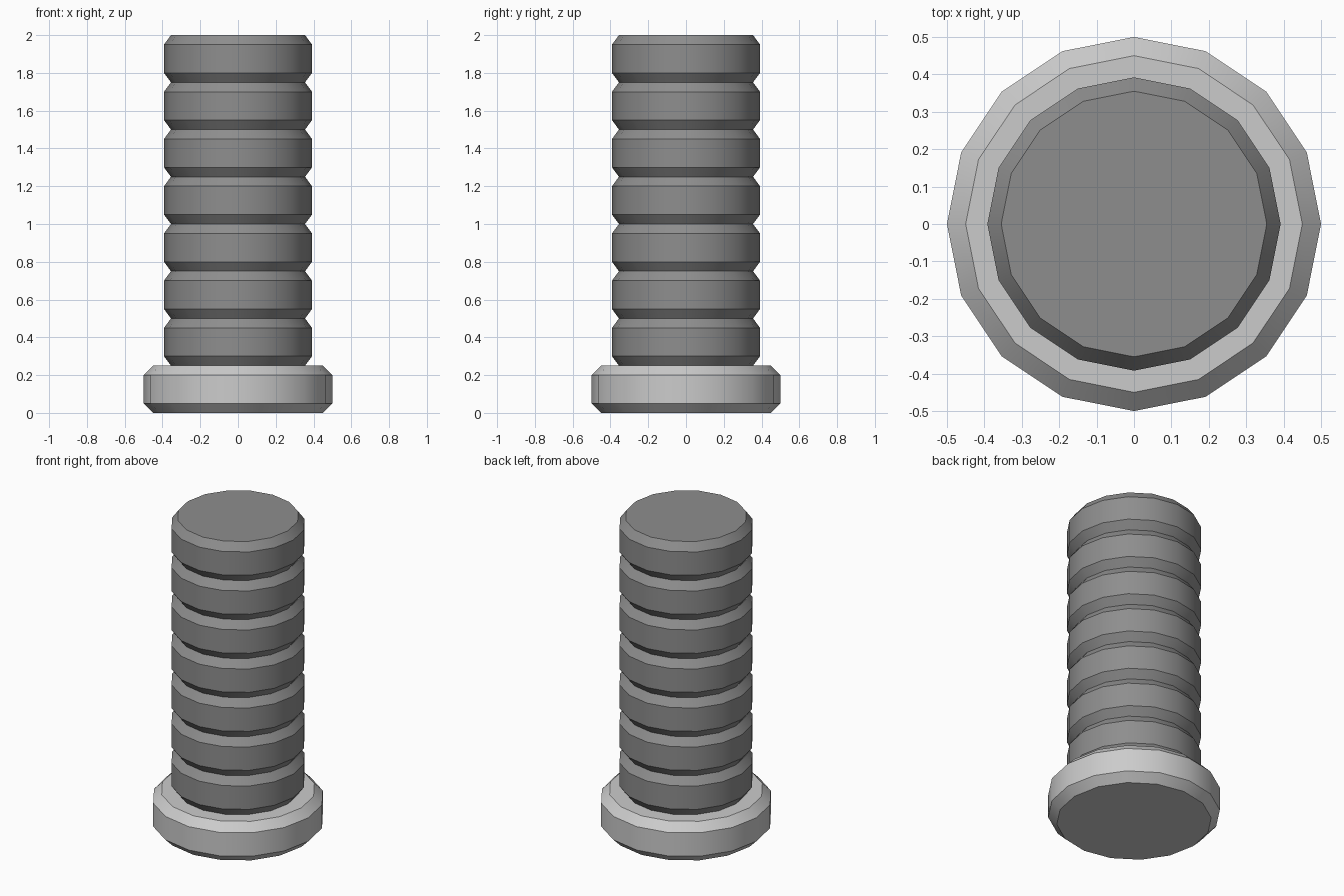
import bpy, bmesh, math

if "Cube" in bpy.data.objects:
    bpy.data.objects.remove(bpy.data.objects["Cube"])

SIDES = 16
STEP = 0.25      # height of the base and of each ring
BEVEL = 0.05


def lathe(name, profile):
    """Revolve (radius, z) points into a closed 16-sided solid."""
    bm = bmesh.new()
    loops = []
    for r, z in profile:
        loops.append([bm.verts.new((r * math.cos(2 * math.pi * i / SIDES),
                                    r * math.sin(2 * math.pi * i / SIDES), z))
                      for i in range(SIDES)])
    for low, high in zip(loops, loops[1:]):
        for i in range(SIDES):
            j = (i + 1) % SIDES
            bm.faces.new((low[i], low[j], high[j], high[i]))
    bm.faces.new(loops[0][::-1])
    bm.faces.new(loops[-1])
    mesh = bpy.data.meshes.new(name)
    bm.to_mesh(mesh)
    bm.free()
    obj = bpy.data.objects.new(name, mesh)
    bpy.context.collection.objects.link(obj)
    bpy.ops.object.select_all(action='DESELECT')
    obj.select_set(True)
    bpy.context.view_layer.objects.active = obj
    bpy.ops.object.shade_smooth_by_angle(angle=math.radians(30))
    return obj


# Wide bevelled foot
lathe("base", [(0.45, 0), (0.5, BEVEL), (0.5, STEP - BEVEL), (0.45, STEP)])

# Ribbed shaft: seven bevelled rings, root sunk into the base
profile = [(0.355, 0.15), (0.355, STEP)]
for n in range(1, 8):
    z = n * STEP
    profile += [(0.392, z + BEVEL), (0.392, z + STEP - BEVEL), (0.355, z + STEP)]
shaft = lathe("ribbed_shaft", profile)

# Dark grey finish on the shaft
dark = bpy.data.materials.new("dark_grey")
dark.diffuse_color = (0.27, 0.27, 0.27, 1)
dark.use_nodes = True
dark.node_tree.nodes["Principled BSDF"].inputs["Base Color"].default_value = dark.diffuse_color
shaft.data.materials.append(dark)
